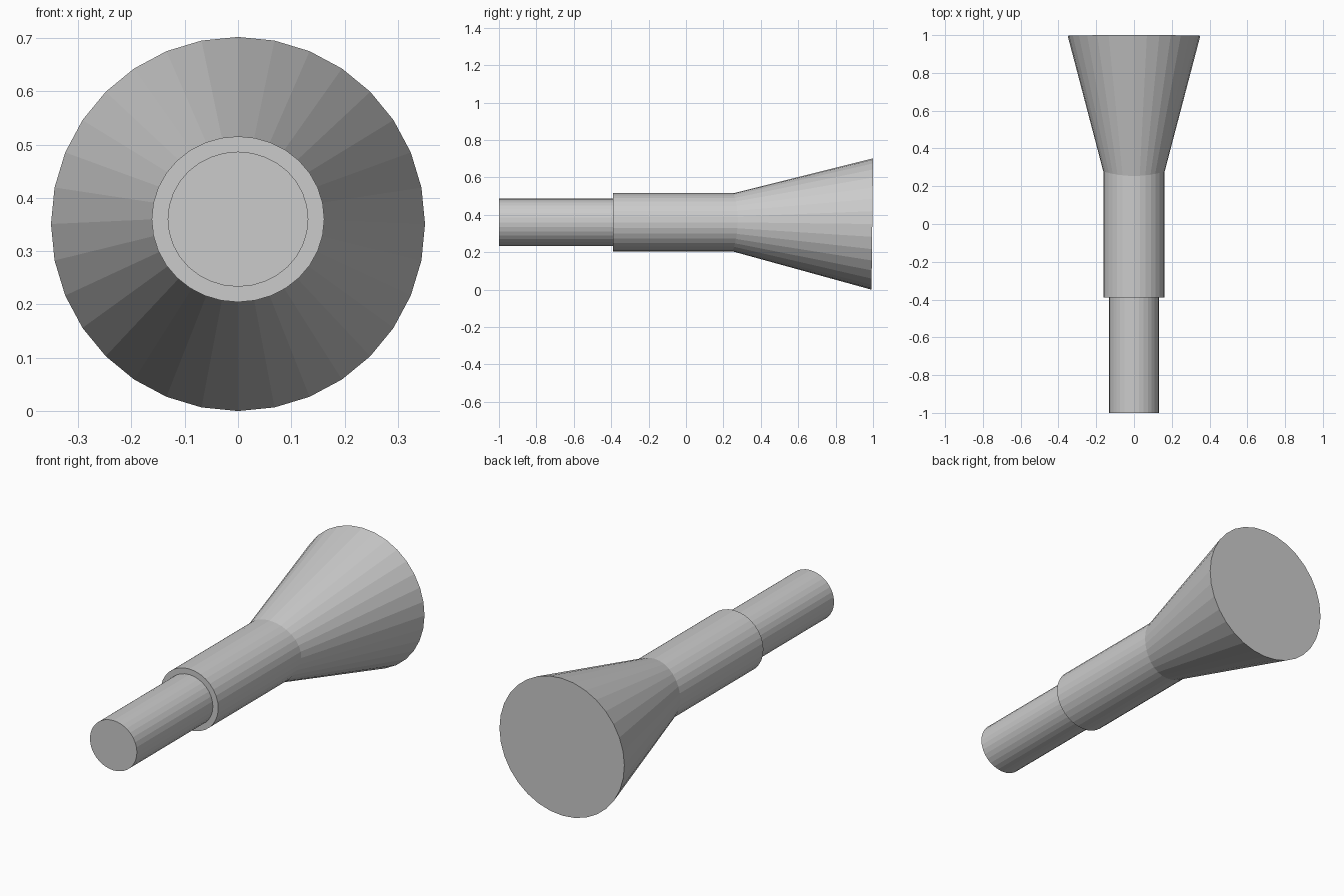
import bpy, bmesh
from mathutils import Vector, Matrix

if "Cube" in bpy.data.objects:
    bpy.data.objects.remove(bpy.data.objects["Cube"])

SIDES = 32

def tube(name, start, end, r_start, r_end, z_squash=1.0):
    """Capped flat-shaded frustum running from start to end, with a vertex on top."""
    a, b = Vector(start), Vector(end)
    axis = (b - a).normalized()
    side = Vector((1, 0, 0))
    up = side.cross(axis)
    turn = Matrix((side, up, axis)).transposed().to_4x4()
    squash = Matrix.Diagonal((1, z_squash, 1, 1))
    bm = bmesh.new()
    bmesh.ops.create_cone(bm, cap_ends=True, segments=SIDES,
                          radius1=r_start, radius2=r_end, depth=(b - a).length,
                          matrix=Matrix.Translation((a + b) / 2) @ turn @ squash)
    bmesh.ops.recalc_face_normals(bm, faces=bm.faces)
    mesh = bpy.data.meshes.new(name)
    bm.to_mesh(mesh)
    bm.free()
    obj = bpy.data.objects.new(name, mesh)
    bpy.context.collection.objects.link(obj)
    return obj

# Slim rear shaft, slightly flattened
tube("thin_shaft", (0, -1.0, 0.36), (0, -0.38, 0.36), 0.132, 0.132, 0.96)
# Thicker middle sleeve
tube("sleeve", (0, -0.39, 0.36), (0, 0.29, 0.36), 0.162, 0.162, 0.96)
# Flared end, drooping very slightly
tube("flared_cone", (0, 0.25, 0.36), (0, 0.996, 0.351), 0.155, 0.351)
